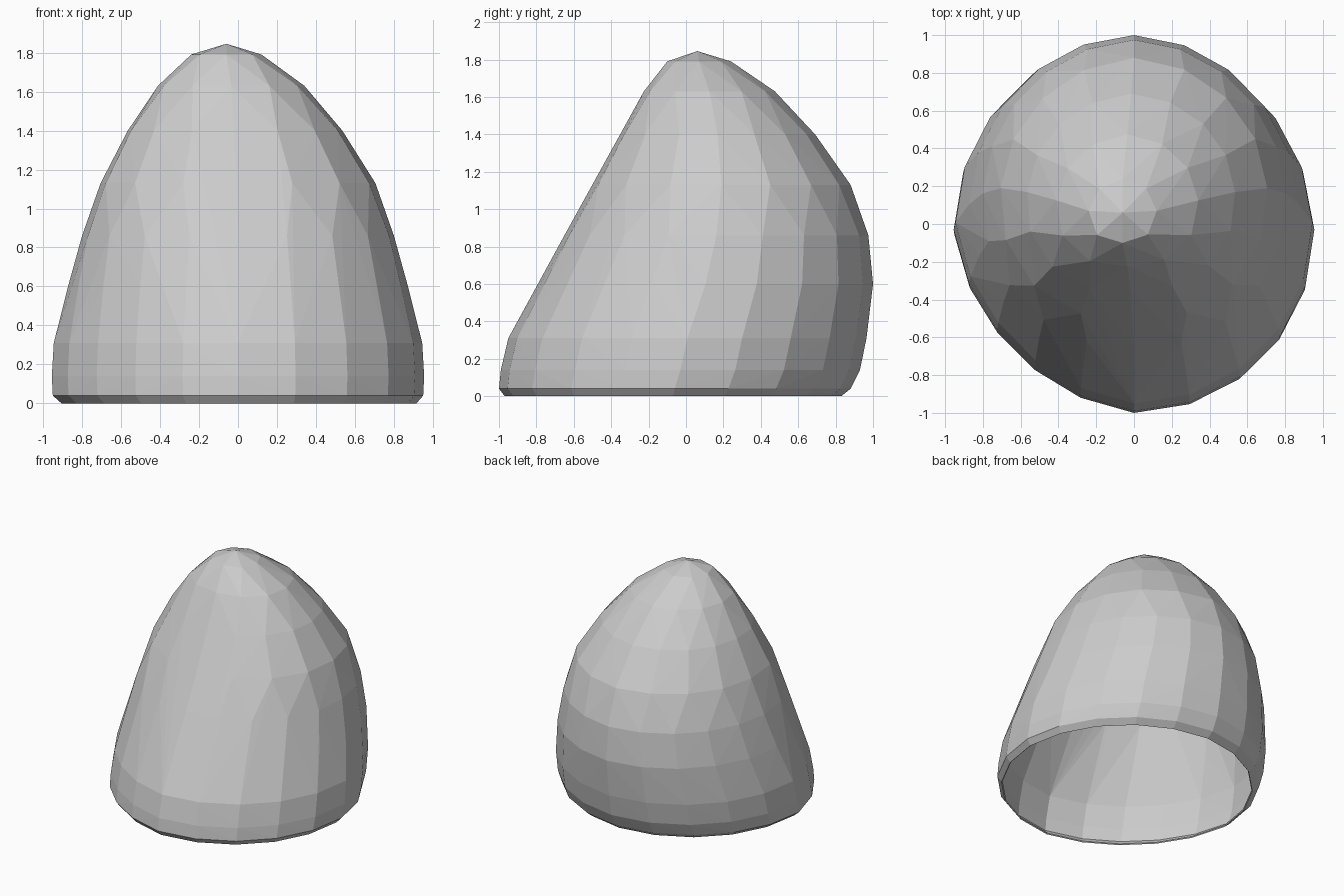
import bpy, bmesh
from math import cos, sin, tau

if "Cube" in bpy.data.objects:
    bpy.data.objects.remove(bpy.data.objects["Cube"])

# Dome rings: height, x centre, x half-width, y front, y back, sides
RINGS = [
    (0.00, 0.005, 0.91, -0.97, 0.83, 20),
    (0.04, 0.00, 0.95, -1.00, 0.88, 20),
    (0.14, 0.00, 0.955, -0.99, 0.93, 20),
    (0.31, 0.00, 0.945, -0.95, 0.965, 20),
    (0.60, 0.00, 0.872, -0.79, 1.00, 20),
    (0.86, 0.00, 0.80, -0.65, 0.975, 20),
    (1.13, 0.00, 0.705, -0.50, 0.88, 16),
    (1.40, -0.015, 0.55, -0.352, 0.69, 16),
    (1.63, -0.035, 0.375, -0.225, 0.475, 12),
    (1.79, -0.06, 0.18, -0.10, 0.24, 8),
    (1.845, -0.06, 0.0, 0.06, 0.06, 1),
]
# How far each quarter of a ring is drawn in between the axes, low and high
PULL_LOW = (0.02, 0.005, 0.065, 0.0)
PULL_HIGH = (0.02, 0.03, -0.07, -0.05)


def make_dome():
    bm = bmesh.new()
    for z, xc, rx, y0, y1, n in RINGS:
        t = min(1, max(0, (z - 0.3) / 0.9))
        for i in range(n):
            a = tau * i / n
            q = 4 * i // n
            pull = PULL_LOW[q] * (1 - t) + PULL_HIGH[q] * t
            k = 1 - pull * abs(sin(2 * a))
            bm.verts.new((xc + k * rx * cos(a), (y0 + y1) / 2 + k * (y1 - y0) / 2 * sin(a), z))
    # Skin the rings into a faceted shell
    hull = bmesh.ops.convex_hull(bm, input=bm.verts)
    loose = {v for v in hull["geom_interior"] if isinstance(v, bmesh.types.BMVert)}
    bmesh.ops.delete(bm, geom=list(loose), context='VERTS')
    # Open the underside
    base = [f for f in bm.faces if all(v.co.z < 0.001 for v in f.verts)]
    bmesh.ops.delete(bm, geom=base, context='FACES')
    bmesh.ops.recalc_face_normals(bm, faces=bm.faces)
    top = max(bm.faces, key=lambda f: f.calc_center_median().z)
    if top.normal.z < 0:
        bmesh.ops.reverse_faces(bm, faces=bm.faces)
    mesh = bpy.data.meshes.new("dome_shell")
    bm.to_mesh(mesh)
    bm.free()
    ob = bpy.data.objects.new("dome_shell", mesh)
    bpy.context.collection.objects.link(ob)
    return ob


# Very thin hollow wall
dome = make_dome()
wall = dome.modifiers.new("wall", 'SOLIDIFY')
wall.thickness = 0.01
wall.offset = -1
